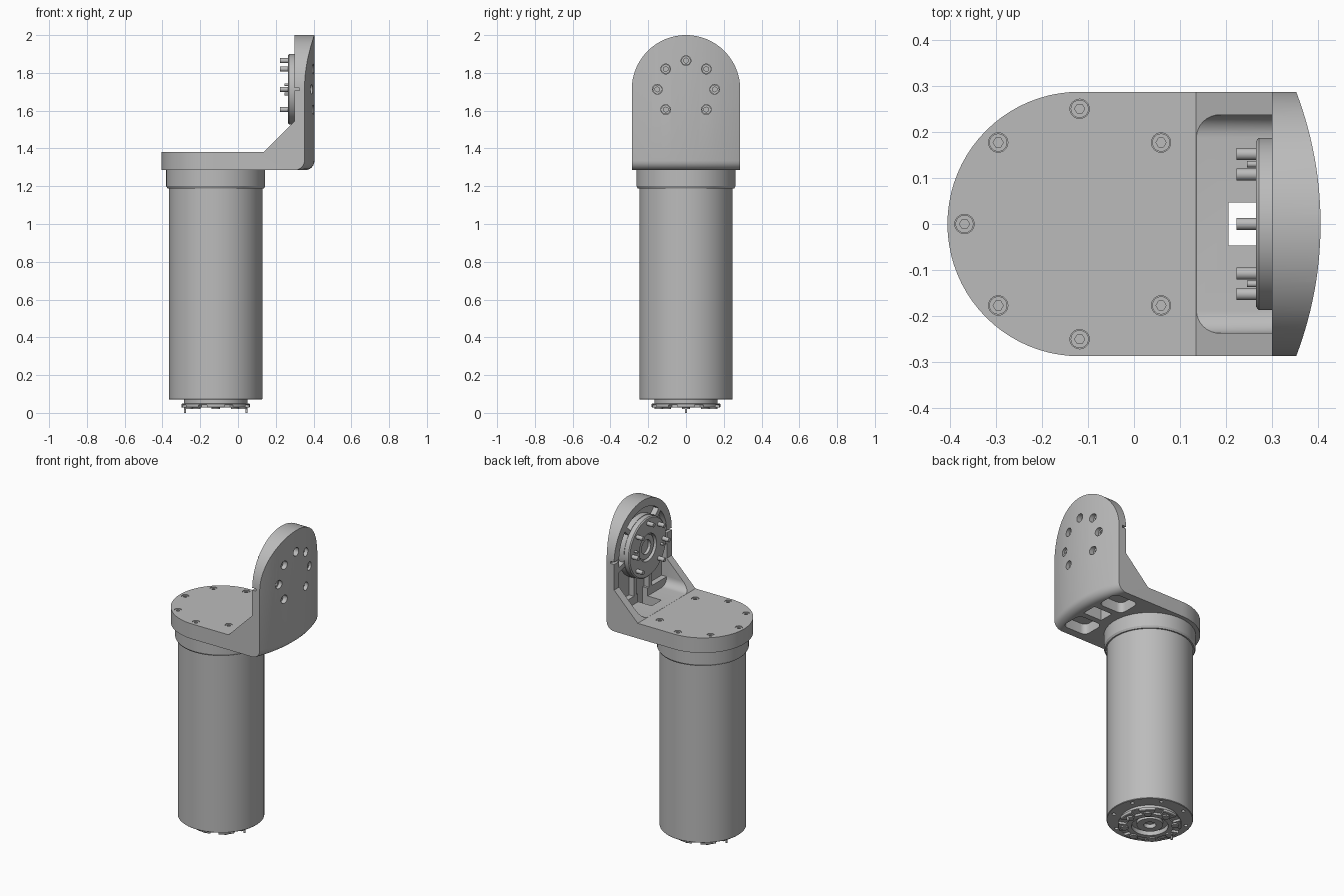
import bpy, bmesh
from math import sin, cos, pi, atan2
from mathutils import Vector, Matrix

if "Cube" in bpy.data.objects:
    bpy.data.objects.remove(bpy.data.objects["Cube"])

grey = bpy.data.materials.new("machined_grey")
grey.use_nodes = True
grey.diffuse_color = (0.5, 0.5, 0.5, 1)
grey.node_tree.nodes["Principled BSDF"].inputs["Base Color"].default_value = (0.5, 0.5, 0.5, 1)

# Main dimensions
TX = -0.118            # tube axis in x
FZ = 1.713             # flange axis in z
R = 0.287              # half width of bracket
FLOOR, UNDER = 1.38, 1.285
WALL = 0.30            # inner face of the upright


def add(name, bm):
    bmesh.ops.recalc_face_normals(bm, faces=bm.faces)
    me = bpy.data.meshes.new(name)
    bm.to_mesh(me)
    bm.free()
    me.materials.append(grey)
    ob = bpy.data.objects.new(name, me)
    bpy.context.collection.objects.link(ob)
    return ob


def prism(name, pts, axis, a, b):
    """Extrude a 2D outline along an axis from a to b."""
    place = {"x": lambda u, v, w: (w, u, v),
             "y": lambda u, v, w: (u, w, v),
             "z": lambda u, v, w: (u, v, w)}[axis]
    bm = bmesh.new()
    lo = [bm.verts.new(place(u, v, a)) for u, v in pts]
    hi = [bm.verts.new(place(u, v, b)) for u, v in pts]
    bm.faces.new(lo)
    bm.faces.new(hi)
    for i in range(len(pts)):
        j = (i + 1) % len(pts)
        bm.faces.new((lo[i], lo[j], hi[j], hi[i]))
    return add(name, bm)


def arc(cu, cv, r, a0, a1, n):
    return [(cu + r * cos(a0 + (a1 - a0) * i / n),
             cv + r * sin(a0 + (a1 - a0) * i / n)) for i in range(n + 1)]


def disc(name, cu, cv, r, axis, a, b, n=24):
    return prism(name, arc(cu, cv, r, 0, 2 * pi, n)[:-1], axis, a, b)


def box(name, x0, x1, y0, y1, z0, z1):
    return prism(name, [(x0, y0), (x1, y0), (x1, y1), (x0, y1)], "z", z0, z1)


def rounded(x0, x1, y0, y1, r):
    return (arc(x1 - r, y1 - r, r, 0, pi / 2, 6) + arc(x0 + r, y1 - r, r, pi / 2, pi, 6)
            + arc(x0 + r, y0 + r, r, pi, 1.5 * pi, 6) + arc(x1 - r, y0 + r, r, 1.5 * pi, 2 * pi, 6))


def lathe(name, profile, n=96):
    """Turn an (r, z) profile about z."""
    bm = bmesh.new()
    vs = [bm.verts.new((r, 0, z)) for r, z in profile]
    es = [bm.edges.new(p) for p in zip(vs, vs[1:])]
    bmesh.ops.spin(bm, geom=vs + es, cent=(0, 0, 0), axis=(0, 0, 1), angle=2 * pi, steps=n)
    bmesh.ops.remove_doubles(bm, verts=bm.verts, dist=1e-5)
    return add(name, bm)


def boolean(ob, cutters, op="DIFFERENCE"):
    """Apply the cutters to an object and delete them."""
    for c in cutters:
        m = ob.modifiers.new("cut", "BOOLEAN")
        m.operation, m.object, m.solver = op, c, "EXACT"
    dg = bpy.context.evaluated_depsgraph_get()
    dg.update()
    me = bpy.data.meshes.new_from_object(ob.evaluated_get(dg))
    ob.modifiers.clear()
    ob.data = me
    for c in cutters:
        bpy.data.objects.remove(c)


def ring(cu, cv, r, skip, start=0):
    """Eight places round a circle, without the skipped one."""
    return [(cu + r * cos(start + k * pi / 4), cv + r * sin(start + k * pi / 4))
            for k in range(8) if k != skip]


plate_bolts = ring(TX, 0, 0.25, 0)
wall_bolts = ring(0, FZ, 0.152, 6)

# Bracket: plan outline with round rear end and bowed front
bow = 0.8036
half = atan2(R, 0.352 - (0.405 - bow))
plan = arc(TX, 0, R, pi / 2, 1.5 * pi, 40) + arc(0.405 - bow, 0, bow, -half, half, 28)
bracket = prism("angle_bracket", plan, "z", UNDER, 2.1)
bm = bmesh.new()
bm.from_mesh(bracket.data)
edges = [e for e in bm.edges if all(v.co.z < UNDER + 0.01 and v.co.x > 0.35 for v in e.verts)]
bmesh.ops.bevel(bm, geom=edges, offset=0.05, segments=6, profile=0.5, affect="EDGES")
bm.to_mesh(bracket.data)
bm.free()
side = prism("side_profile", [(-0.6, 1.2), (0.6, 1.2), (0.6, 2.2), (WALL, 2.2),
                              (WALL, 1.545), (0.135, FLOOR), (-0.6, FLOOR)], "y", -0.5, 0.5)
arch = prism("arch_profile", [(-R - 0.001, 1.2), (R + 0.001, 1.2)]
             + arc(0, FZ, R, 0, pi, 48), "x", -0.7, 0.7)
boolean(bracket, [side, arch], "INTERSECT")

# Space between the gussets, with filleted floor
well = prism("well", [(0.237, 2.2), (-0.237, 2.2)]
             + arc(-0.187, FLOOR + 0.0505, 0.05, pi, 1.5 * pi, 8)
             + arc(0.187, FLOOR + 0.0505, 0.05, 1.5 * pi, 2 * pi, 8), "x", 0.12, WALL)
# Lightening recess in the upright, round a boss and ribs
recess = prism("recess", [(-0.237, 1.43), (0.237, 1.43)] + arc(0, FZ, 0.237, 0, pi, 40),
               "x", WALL - 0.02, 0.335)
keep = [disc("boss", 0, FZ, 0.19, "x", 0.2, 0.4, 64)]
for a in (pi / 4, 3 * pi / 4, -0.25, pi + 0.25):
    rib = box("rib", 0.2, 0.4, 0.1, 0.3, -0.015, 0.015)
    rib.data.transform(Matrix.Translation((0, 0, FZ)) @ Matrix.Rotation(a, 4, "X"))
    keep.append(rib)
for s in (-1, 1):
    keep.append(box("rib", 0.2, 0.4, s * 0.075 - 0.013, s * 0.075 + 0.013, 1.4, FZ))
boolean(recess, keep)
cuts = [well, recess, box("floor_slot", 0.205, 0.335, -0.047, 0.047, 1.2, 1.45)]
# Underside pockets and side slits
for s in (-1, 1):
    y0, y1 = sorted((s * 0.085, s * 0.235))
    cuts.append(prism("pocket", rounded(0.165, 0.335, y0, y1, 0.035), "z", 1.2, 1.35))
    y0, y1 = sorted((s * 0.225, s * 0.4))
    cuts.append(box("slit", 0.29, 0.325, y0, y1, FZ - 0.007, FZ + 0.007))
# Counterbores
cuts += [disc("bore", x, y, 0.021, "z", 1.355, 1.5) for x, y in plate_bolts]
cuts += [disc("bore", y, z, 0.026, "x", 0.355, 0.6) for y, z in wall_bolts]
boolean(bracket, cuts)

# Socket-head screws sharing one mesh
head = disc("plate_screw", 0, 0, 0.0195, "z", -0.03, 0)
boolean(head, [disc("hex", 0, 0, 0.011, "z", -0.012, 0.1, 6)])
for i, (x, y) in enumerate(plate_bolts):
    ob = head if i == 0 else head.copy()
    if i:
        bpy.context.collection.objects.link(ob)
    ob.location = (x, y, 1.377)
for y, z in wall_bolts:
    ob = head.copy()
    ob.name = "wall_screw"
    bpy.context.collection.objects.link(ob)
    ob.location, ob.rotation_euler, ob.scale = (0.372, y, z), (0, pi / 2, 0), (1.25, 1.25, 1)

# Flange on the upright, with studs and locating pins
flange = lathe("output_flange", [(0.085, 0), (0.18, 0), (0.187, 0.006), (0.187, 0.04), (0.085, 0.04),
                                 (0.085, 0)])
flange.location, flange.rotation_euler = (0.265, 0, FZ), (0, pi / 2, 0)
hub = lathe("flange_hub", [(0, 0.03), (0.045, 0.03), (0.045, 0.012), (0.075, 0.012),
                           (0.075, 0.025), (0.086, 0.025), (0.086, 0.045), (0, 0.045)])
hub.location, hub.rotation_euler = (0.265, 0, FZ), (0, pi / 2, 0)
for y, z in wall_bolts:
    disc("flange_stud", y, z, 0.013, "x", 0.222, 0.27)
for s in (-1, 1):
    disc("flange_pin", s * 0.13, FZ + s * 0.025, 0.007, "x", 0.245, 0.27, 16)

# Tube and collar
tube = lathe("tube_body", [(0, 0.07), (0.244, 0.07), (0.247, 0.073), (0.247, 1.188), (0.255, 1.188),
                           (0.262, 1.2), (0.262, UNDER), (0, UNDER)])
tube.location.x = TX
bpy.context.view_layer.update()
boolean(tube, [disc("hole", x, y, 0.011, "z", 0.0, 0.09, 16)
               for x, y in ring(TX, 0, 0.215, -1, pi / 8)])

# Stepped end flange with notched rim
base = lathe("end_flange", [(0, 0.06), (0.035, 0.06), (0.035, 0.035), (0.075, 0.035), (0.075, 0.055),
                            (0.105, 0.055), (0.105, 0.028), (0.178, 0.028), (0.182, 0.032),
                            (0.182, 0.048), (0.168, 0.05), (0.168, 0.075), (0, 0.075)])
notches = []
for k in range(8):
    n = box("notch", 0.135, 0.25, -0.025, 0.025, 0.0, 0.042)
    n.data.transform(Matrix.Rotation((k + 0.5) * pi / 4, 4, "Z"))
    notches.append(n)
boolean(base, notches)
base.location.x = TX
for x, y in ring(TX, 0, 0.145, -1):
    disc("end_foot", x, y, 0.022, "z", 0.02, 0.04)
for s in (-1, 1):
    disc("end_pin", TX + s * 0.163, 0, 0.006, "z", 0, 0.04, 16)

# Smooth round surfaces, keep edges sharp
bpy.ops.object.select_all(action="DESELECT")
for ob in bpy.context.collection.objects:
    if ob.type == "MESH" and grey.name in ob.data.materials:
        ob.select_set(True)
        bpy.context.view_layer.objects.active = ob
bpy.ops.object.shade_smooth_by_angle(angle=0.5)
